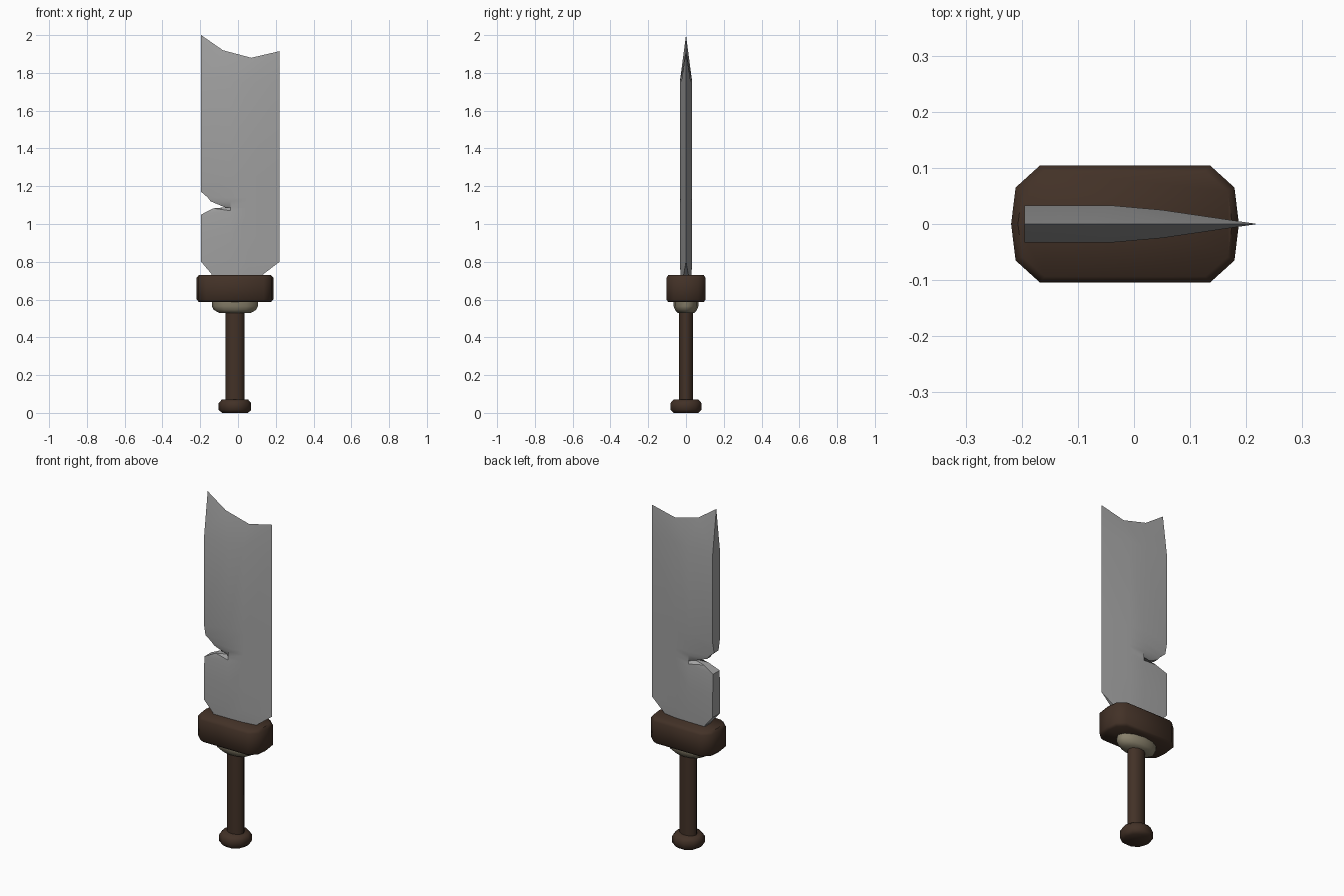
import bpy, bmesh, math

if "Cube" in bpy.data.objects:
    bpy.data.objects.remove(bpy.data.objects["Cube"])


def material(name, rgb):
    m = bpy.data.materials.new(name)
    m.diffuse_color = (*rgb, 1)
    m.use_nodes = True
    m.node_tree.nodes["Principled BSDF"].inputs["Base Color"].default_value = m.diffuse_color
    return m


steel = material("grey steel", (0.36, 0.36, 0.36))
brown = material("dark brown", (0.055, 0.031, 0.020))
beige = material("dull beige", (0.25, 0.22, 0.15))


def finish(name, bm, mat, angle):
    bmesh.ops.remove_doubles(bm, verts=bm.verts, dist=0.0002)
    bmesh.ops.recalc_face_normals(bm, faces=bm.faces)
    me = bpy.data.meshes.new(name)
    bm.to_mesh(me)
    bm.free()
    me.materials.append(mat)
    ob = bpy.data.objects.new(name, me)
    bpy.context.collection.objects.link(ob)
    bpy.ops.object.select_all(action='DESELECT')
    ob.select_set(True)
    bpy.context.view_layer.objects.active = ob
    bpy.ops.object.shade_smooth_by_angle(angle=math.radians(angle))
    return ob


def loft(name, outline, levels, mat, cx=-0.016, angle=50):
    """Stack scaled copies of an outline; levels are (z, x scale, y scale)."""
    bm = bmesh.new()
    rings = [[bm.verts.new((cx + x * sx, y * sy, z)) for x, y in outline]
             for z, sx, sy in levels]
    n = len(outline)
    for a, b in zip(rings, rings[1:]):
        for i in range(n):
            j = (i + 1) % n
            bm.faces.new((a[i], a[j], b[j], b[i]))
    bm.faces.new(rings[0][::-1])
    bm.faces.new(rings[-1])
    return finish(name, bm, mat, angle)


def circle(n):
    return [(math.cos(2 * math.pi * i / n), math.sin(2 * math.pi * i / n))
            for i in range(n)]


# Pommel, grip and collar
loft("pommel", circle(10), [(0, .068, .068), (.015, .086, .086),
                            (.052, .086, .086), (.07, .07, .07)], brown)
loft("grip", circle(12), [(.05, .05, .037), (.55, .05, .037)], brown)
loft("collar", circle(12), [(.53, .085, .045), (.545, .112, .058),
                            (.565, .122, .066), (.60, .122, .066)], beige)

# Guard: chamfered block with bowed ends
quarter = [(.203, 0), (.195, .065), (.152, .104)]
half = quarter + [(-x, y) for x, y in quarter[::-1]]
guard = half + [(x, -y) for x, y in half[-2:0:-1]]
loft("guard", guard, [(.587, .94, .90), (.60, 1, 1),
                      (.715, 1, 1), (.73, .94, .90)], brown)

# Blade: rows of (spine x, spine z, spine half thickness, row z, edge x)
rows = [(-.14, .70, .027, .70, .09), (-.14, .735, .029, .735, .135),
        (-.195, .80, .033, .80, .22), (-.195, .93, .033, .93, .22),
        (-.195, 1.05, .031, 1.04, .22), (-.13, 1.083, .020, 1.07, .22),
        (-.068, 1.088, .006, 1.088, .22), (-.145, 1.12, .012, 1.12, .22),
        (-.160, 1.14, .016, 1.14, .22), (-.195, 1.17, .020, 1.18, .22),
        (-.195, 1.23, .033, 1.25, .22), (-.195, 1.75, .033, 1.75, .22)]
grid = []
for sx, sz, st, z, ex in rows:
    wide = ex > .2
    grid.append([(sx, st, sz), (-.04, .033 if wide else .028, z),
                 (.05, .025, z), (ex, 0 if wide else .012, z)])
# Broken tip, pinched to a line
grid.append([(-.195, 0, 2.0), (-.08, 0, 1.92), (.07, 0, 1.88), (.22, 0, 1.915)])

bm = bmesh.new()
sheets = [[[bm.verts.new((x, s * t, z)) for x, t, z in row] for row in grid]
          for s in (-1, 1)]
front, back = sheets
for k in range(len(grid) - 1):
    for sheet in sheets:
        a, b = sheet[k], sheet[k + 1]
        for c in range(3):
            bm.faces.new((a[c], a[c + 1], b[c + 1], b[c]))
    # Spine, and the short edge wall near the guard
    for c in (0, 3):
        if c == 0 or k < 2:
            bm.faces.new((front[k][c], front[k + 1][c], back[k + 1][c], back[k][c]))
bm.faces.new(front[0] + back[0][::-1])
finish("blade", bm, steel, 35)
